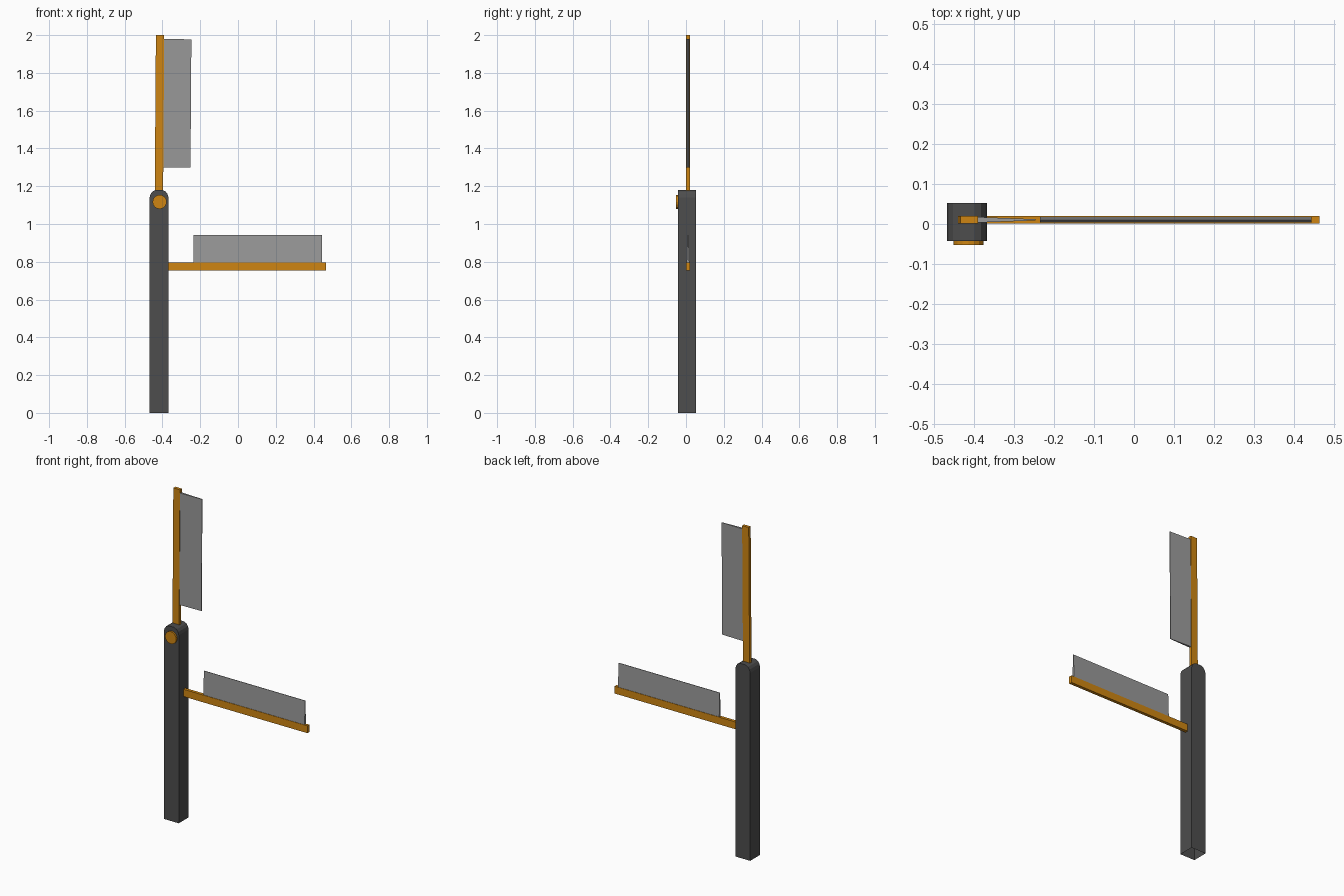
import bpy, bmesh, math
from mathutils import Matrix, Vector

if "Cube" in bpy.data.objects:
    bpy.data.objects.remove(bpy.data.objects["Cube"])


def material(name, rgb):
    m = bpy.data.materials.new(name)
    m.diffuse_color = (*rgb, 1)
    m.use_nodes = True
    m.node_tree.nodes["Principled BSDF"].inputs["Base Color"].default_value = m.diffuse_color
    return m


ORANGE = material("orange", (0.62, 0.235, 0.006))
DARK = material("dark grey", (0.075, 0.075, 0.075))
GREY = material("light grey", (0.32, 0.32, 0.32))


def finish(name, bm, mat):
    bmesh.ops.recalc_face_normals(bm, faces=bm.faces)
    me = bpy.data.meshes.new(name)
    bm.to_mesh(me)
    bm.free()
    me.materials.append(mat)
    ob = bpy.data.objects.new(name, me)
    bpy.context.collection.objects.link(ob)
    return ob


def loft(name, rings, mat, matrix=Matrix()):
    """Closed solid between two matching rings of points."""
    bm = bmesh.new()
    a, b = [[bm.verts.new(matrix @ Vector(p)) for p in r] for r in rings]
    n = len(a)
    bm.faces.new(a)
    bm.faces.new(b)
    for i in range(n):
        bm.faces.new((a[i], a[(i + 1) % n], b[(i + 1) % n], b[i]))
    return finish(name, bm, mat)


# post: rounded-top profile extruded front to back, open underneath
half = [(0.05, 0), (0.05, 1.14), (0.045, 1.158), (0.035, 1.172), (0.018, 1.18)]
profile = half + [(-x, z) for x, z in reversed(half)]
post = loft("post", [[(x - 0.418, y, z) for x, z in profile] for y in (-0.042, 0.053)], DARK)
bm = bmesh.new()
bm.from_mesh(post.data)
bmesh.ops.delete(bm, geom=[f for f in bm.faces if f.normal.z < -0.9], context='FACES_ONLY')
bm.to_mesh(post.data)
bm.free()

# pivot disc on the front of the post
ring = [(0.0375 * math.cos(i * math.tau / 16), 0.0375 * math.sin(i * math.tau / 16)) for i in range(16)]
loft("pivot_disc", [[(x - 0.415, y, z + 1.117) for x, z in ring] for y in (-0.053, -0.040)], ORANGE)


# arm with a thin wedge-shaped panel; local x runs along the arm, z towards the panel
def arm(name, matrix):
    h, y0, y1, yc = 0.022, 0.001, 0.020, 0.0105
    rect = [(y0, -h), (y1, -h), (y1, h), (y0, h)]
    loft(name + "_arm", [[(x, y, z) for y, z in rect] for x in (0, 0.833)], ORANGE, matrix)
    wedge = [(yc - 0.007, h), (yc + 0.007, h), (yc + 0.0015, 0.166), (yc - 0.0015, 0.166)]
    loft(name + "_panel", [[(x, y, z) for y, z in wedge] for x in (0.133, 0.812)], GREY, matrix)


# lowered arm, and raised arm leaning very slightly to the right
arm("lowered", Matrix.Translation((-0.368, 0, 0.775)))
a = math.radians(0.4)
s, c = math.sin(a), math.cos(a)
arm("raised", Matrix(((s, 0, c, -0.4185), (0, 1, 0, 0), (c, 0, -s, 1.167), (0, 0, 0, 1))))
